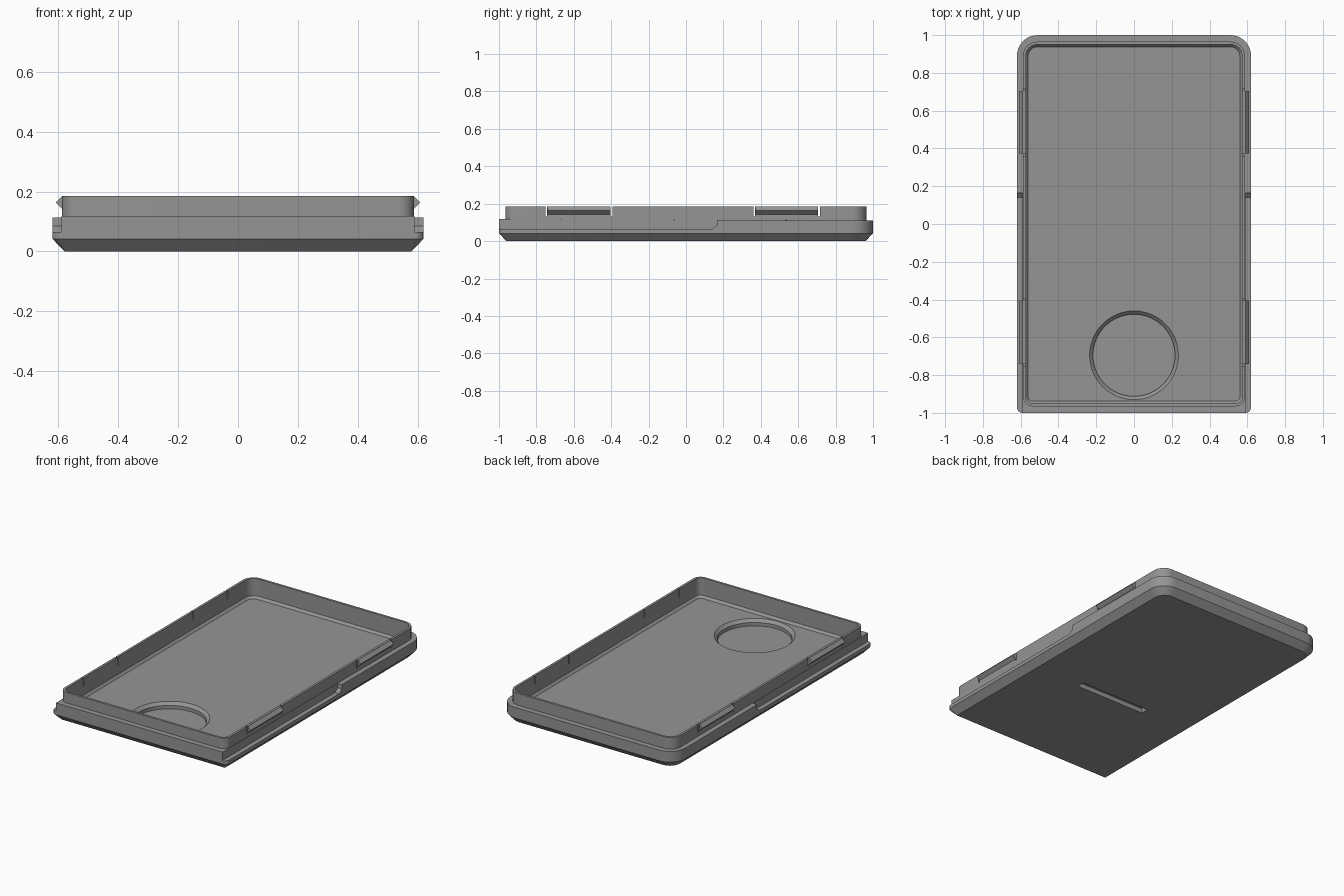
import bpy, bmesh, math

if "Cube" in bpy.data.objects:
    bpy.data.objects.remove(bpy.data.objects["Cube"])

grey = bpy.data.materials.new("plain_grey")
grey.diffuse_color = (0.30, 0.30, 0.30, 1)
grey.use_nodes = True
grey.node_tree.nodes["Principled BSDF"].inputs["Base Color"].default_value = grey.diffuse_color


def finish(name, bm):
    bmesh.ops.recalc_face_normals(bm, faces=bm.faces[:])
    me = bpy.data.meshes.new(name)
    bm.to_mesh(me)
    bm.free()
    me.materials.append(grey)
    ob = bpy.data.objects.new(name, me)
    bpy.context.collection.objects.link(ob)
    return ob


def outline(hx, y0, y1, r_front, r_back, steps=8):
    """Rounded rectangle with separate front and back corner radii."""
    corners = [(hx, y1, r_back, 0), (-hx, y1, r_back, 90),
               (-hx, y0, r_front, 180), (hx, y0, r_front, 270)]
    pts = []
    for x, y, r, start in corners:
        cx, cy = x - math.copysign(r, x), y - math.copysign(r, y)
        for i in range(steps + 1):
            a = math.radians(start + 90 * i / steps)
            pts.append((cx + r * math.cos(a), cy + r * math.sin(a)))
    return pts


def loft(name, loops):
    """Skin a stack of closed 3D loops and cap both ends."""
    bm = bmesh.new()
    rows = [[bm.verts.new(p) for p in loop] for loop in loops]
    n = len(rows[0])
    for a, b in zip(rows, rows[1:]):
        for i in range(n):
            j = (i + 1) % n
            bm.faces.new((a[i], a[j], b[j], b[i]))
    bm.faces.new(rows[0][::-1])
    bm.faces.new(rows[-1])
    return finish(name, bm)


def level(pts, z):
    return [(x, y, z) for x, y in pts]


def box(name, x0, x1, y0, y1, z0, z1):
    pts = [(x0, y0), (x1, y0), (x1, y1), (x0, y1)]
    return loft(name, [level(pts, z0), level(pts, z1)])


def circle(r, z, cy, n=64):
    return [(r * math.cos(2 * math.pi * i / n), cy + r * math.sin(2 * math.pi * i / n), z)
            for i in range(n)]


# Tray: chamfered base, shoulder, thin rim, inner wall and floor
base = outline(0.62, -1.0, 1.0, 0.03, 0.11)
rim = outline(0.588, -0.965, 0.965, 0.05, 0.075)
wall = outline(0.573, -0.95, 0.95, 0.035, 0.06)
floor = outline(0.56, -0.937, 0.937, 0.022, 0.047)


def shoulder(pts):
    # the front shoulder stands slightly taller than the back
    return [(x, y, 0.118 if y < -0.9 else 0.11) for x, y in pts]


tray = loft("tray", [
    level(outline(0.58, -0.96, 0.96, 0.004, 0.07), 0),
    level(base, 0.042), shoulder(base), shoulder(rim),
    level(rim, 0.185), level(wall, 0.185),
    level(wall, 0.075), level(floor, 0.06)])

cutters = []

# Round recess in the floor with a chamfered lip
cy = -0.695
cutters.append(loft("recess_cutter", [
    circle(0.217, 0.02, cy), circle(0.217, 0.042, cy),
    circle(0.235, 0.06, cy), circle(0.235, 0.10, cy)]))

# Slot across the underside
cutters.append(box("slot_cutter", -0.25, 0.25, -0.225, -0.175, -0.02, 0.03))

clip_spans = [(-0.74, -0.405), (0.372, 0.705)]
step = [(-1.1, 0.065), (0.14, 0.065), (0.165, 0.085), (0.165, 0.114), (-1.1, 0.3)]
step[3:4] = [(0.165, 0.3)]
for s in (-1, 1):
    # Lowered side shoulder on the front half
    cutters.append(loft("shoulder_cutter", [[(s * x, y, z) for y, z in step]
                                            for x in (0.59, 0.7)]))
    xa, xb = sorted((s * 0.565, s * 0.65))
    for y0, y1 in clip_spans:
        # Narrow slits on both ends of every clip
        for ya in (y0 - 0.011, y1 + 0.002):
            cutters.append(box("slit_cutter", xa, xb, ya, ya + 0.009, 0.132, 0.25))
        # Wedge-shaped snap clip
        wedge = [(0.58, 0.184), (0.589, 0.184), (0.609, 0.163), (0.588, 0.142), (0.58, 0.142)]
        side = "left" if s < 0 else "right"
        end = "front" if y0 < 0 else "back"
        loft(f"{side}_{end}_clip", [[(s * x, y, z) for x, z in wedge] for y in (y0, y1)])

# Apply the cuts
for c in cutters:
    c.hide_render = True
    m = tray.modifiers.new("cut", 'BOOLEAN')
    m.operation = 'DIFFERENCE'
    m.solver = 'EXACT'
    m.object = c
bpy.context.view_layer.update()
cut = bpy.data.meshes.new_from_object(tray.evaluated_get(bpy.context.evaluated_depsgraph_get()))
tray.modifiers.clear()
tray.data = cut
for c in cutters:
    bpy.data.objects.remove(c)

# Smooth round corners, keep edges sharp
bpy.ops.object.select_all(action='DESELECT')
tray.select_set(True)
bpy.context.view_layer.objects.active = tray
bpy.ops.object.shade_smooth_by_angle(angle=math.radians(25))
